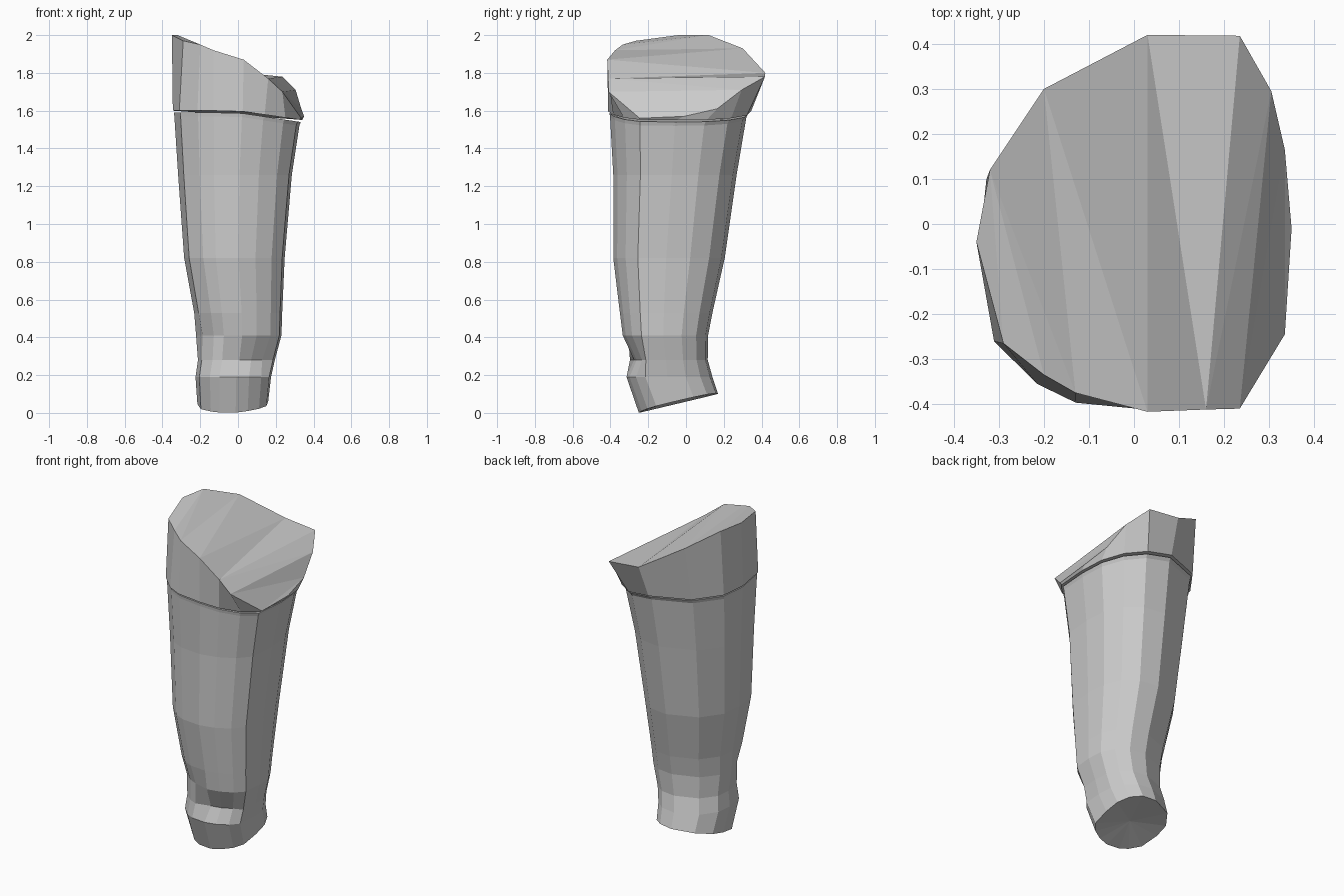
import bpy, bmesh

if "Cube" in bpy.data.objects:
    bpy.data.objects.remove(bpy.data.objects["Cube"])

# Slanted cut rim, counted from the front towards the left side
RIM = [(.16, -.412, 1.77), (.03, -.417, 1.87), (-.13, -.375, 1.92),
       (-.2, -.335, 1.95), (-.29, -.265, 1.97), (-.35, -.04, 2.0),
       (-.32, .12, 2.0), (-.2, .3, 1.93), (.03, .42, 1.80),
       (.235, .418, 1.78), (.305, .295, 1.71), (.335, .165, 1.61),
       (.35, -.01, 1.57), (.335, -.245, 1.56), (.235, -.41, 1.70)]
# Rounder cross-section of the body, same point order
SECTION = [(.42, -.93), (.08, -1), (-.37, -.96), (-.62, -.85), (-.9, -.6),
           (-1, -.08), (-.95, .35), (-.62, .76), (.05, 1), (.5, .94),
           (.8, .72), (.97, .38), (1, -.05), (.95, -.56), (.74, -.78)]
N = len(RIM)


def ring(z, x0, x1, y0, y1, drop=0, tilt_y=0):
    """Scale the shared section into a box; drop lowers the right side."""
    return [((x0 + x1) / 2 + u * (x1 - x0) / 2,
             (y0 + y1) / 2 + v * (y1 - y0) / 2,
             z - drop * max(u, 0) + tilt_y * v) for u, v in SECTION]


def dent(points, ids, amount):
    """Pull some ring points towards the middle."""
    for i in ids:
        x, y, z = points[i]
        points[i] = (x * (1 - amount), y * (1 - amount), z)
    return points


def loft(name, rings, top_faces, bottom_centre=None):
    bm = bmesh.new()
    vs = [[bm.verts.new(p) for p in r] for r in rings]
    for a, b in zip(vs, vs[1:]):
        for i in range(N):
            j = (i + 1) % N
            bm.faces.new((a[i], a[j], b[j], b[i]))
    for f in top_faces:
        bm.faces.new([vs[-1][i] for i in f])
    if bottom_centre:
        c = bm.verts.new(bottom_centre)
        for i in range(N):
            bm.faces.new((vs[0][i], vs[0][(i + 1) % N], c))
    else:
        bm.faces.new(vs[0])
    bmesh.ops.recalc_face_normals(bm, faces=bm.faces)
    me = bpy.data.meshes.new(name)
    bm.to_mesh(me)
    bm.free()
    ob = bpy.data.objects.new(name, me)
    bpy.context.collection.objects.link(ob)
    return ob


# Lower body: tapering column with a lumpy, tilted foot
loft("lower_column", [
    ring(.05, -.215, .16, -.25, .17, -.015, .05),
    ring(.19, -.225, .175, -.315, .14),
    dent(ring(.28, -.212, .195, -.305, .115), (0, 1, 14), .10),
    dent(ring(.41, -.222, .23, -.335, .117), (2, 3, 4), .06),
    ring(.53, -.232, .234, -.35, .14),
    ring(.82, -.285, .247, -.385, .205),
    ring(1.26, -.317, .285, -.385, .268),
    ring(1.57, -.337, .325, -.402, .32, .05),
    ring(1.59, -.339, .332, -.405, .332, .05),
], [range(N)], (-.02, -.06, .07))

# Upper block: slight lip above the seam, slanted faceted cut on top
loft("upper_block", [
    ring(1.6, -.345, .34, -.412, .345, .05),
    RIM,
], [(4, 5, 6), (3, 4, 6), (2, 3, 6), (2, 6, 7), (1, 2, 7), (1, 7, 8),
    (0, 1, 8), (0, 8, 9), (0, 9, 10), (14, 0, 10), (14, 10, 11),
    (13, 14, 11), (13, 11, 12)])
